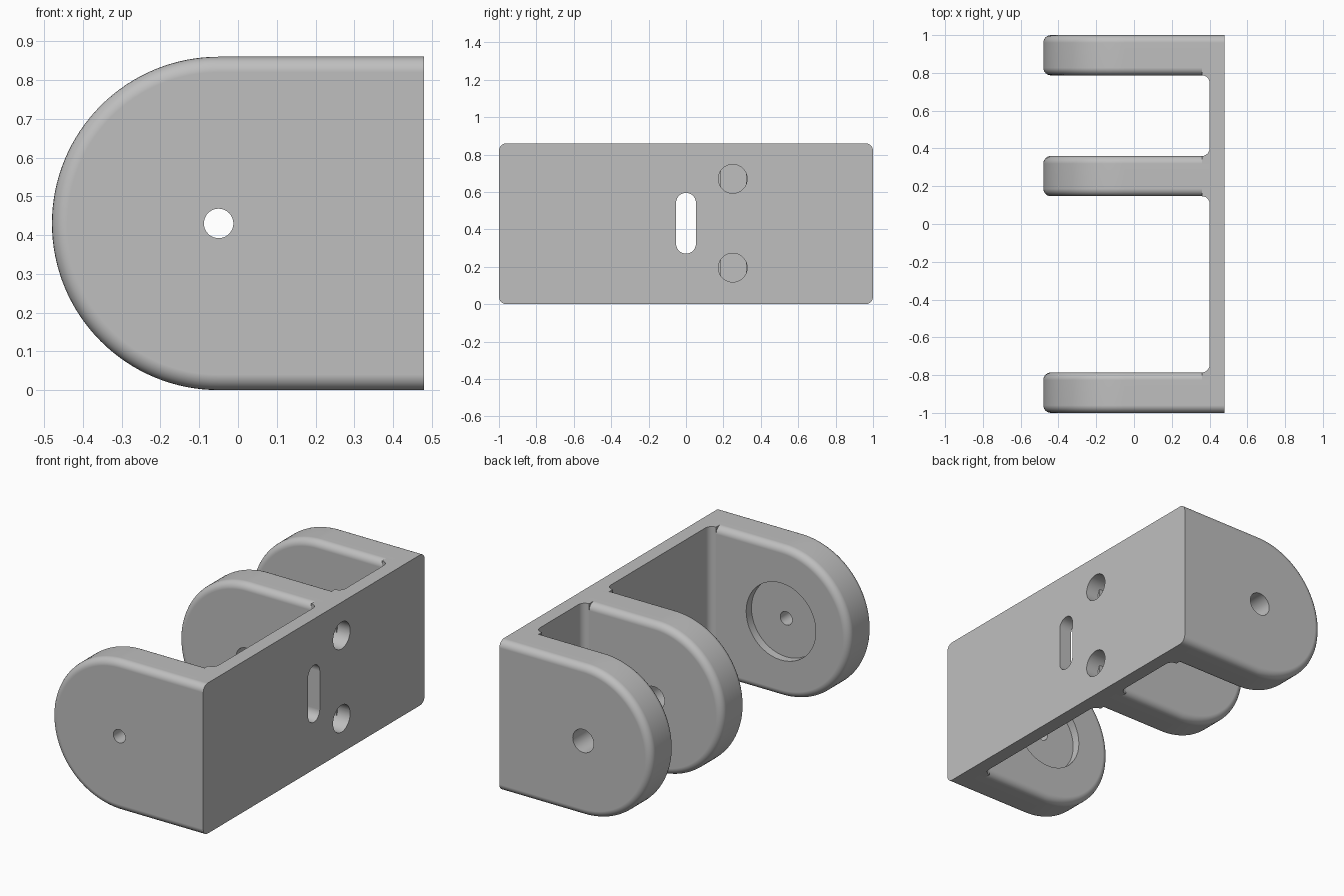
import bpy, bmesh
from math import sin, cos, pi

cube = bpy.data.objects.get("Cube")
if cube:
    bpy.data.objects.remove(cube, do_unlink=True)

HEIGHT, MID = 0.86, 0.43
PLATE_IN, PLATE_OUT = 0.40, 0.48
AXLE_X, ROUND = -0.05, 0.04

grey = bpy.data.materials.new("plain grey")
grey.use_nodes = True
colour = (0.52, 0.52, 0.52, 1)
grey.diffuse_color = colour
grey.node_tree.nodes["Principled BSDF"].inputs["Base Color"].default_value = colour


def arc(cu, cv, r, start, end, steps):
    angles = [start + (end - start) * i / steps for i in range(steps + 1)]
    return [(cu + r * cos(a), cv + r * sin(a)) for a in angles]


def prism(name, points, axis, lo, hi, bevel_rule=None):
    """Extrude a closed profile along an axis, rounding the chosen edges."""
    place = {"X": lambda u, v, w: (w, u, v),
             "Y": lambda u, v, w: (u, w, v),
             "Z": lambda u, v, w: (u, v, w)}[axis]
    bm = bmesh.new()
    rings = [[bm.verts.new(place(u, v, w)) for u, v in points] for w in (lo, hi)]
    bm.faces.new(rings[0])
    bm.faces.new(rings[1])
    n = len(points)
    for i in range(n):
        j = (i + 1) % n
        bm.faces.new((rings[0][i], rings[0][j], rings[1][j], rings[1][i]))
    bmesh.ops.recalc_face_normals(bm, faces=bm.faces)
    if bevel_rule:
        edges = [e for e in bm.edges if bevel_rule(*[v.co for v in e.verts])]
        bmesh.ops.bevel(bm, geom=edges, offset=ROUND, segments=6,
                        profile=0.5, affect="EDGES")
    mesh = bpy.data.meshes.new(name)
    bm.to_mesh(mesh)
    bm.free()
    mesh.materials.append(grey)
    obj = bpy.data.objects.new(name, mesh)
    bpy.context.collection.objects.link(obj)
    return obj


def cylinder(name, u, v, r, axis, lo, hi):
    return prism(name, arc(u, v, r, 0, 2 * pi, 48)[:-1], axis, lo, hi)


def cut(obj, *cutters):
    bpy.context.view_layer.objects.active = obj
    for cutter in cutters:
        cutter.hide_render = True
        mod = obj.modifiers.new("cut", "BOOLEAN")
        mod.operation, mod.solver, mod.object = "DIFFERENCE", "EXACT", cutter
        bpy.ops.object.modifier_apply(modifier=mod.name)


# Back plate with rounded corners
outline = []
for k, (y, z) in enumerate([(1, HEIGHT), (-1, HEIGHT), (-1, 0), (1, 0)]):
    cy = y - ROUND if y > 0 else y + ROUND
    cz = z - ROUND if z > 0 else z + ROUND
    outline += arc(cy, cz, ROUND, k * pi / 2, (k + 1) * pi / 2, 6)
plate = prism("back_plate", outline, "X", PLATE_IN, PLATE_OUT)

# Three lugs with round noses and softened rims
nose = arc(AXLE_X, MID, MID, pi / 2, 3 * pi / 2, 64)
lug_profile = nose + [(PLATE_IN, 0), (PLATE_IN, HEIGHT)]


def is_rim(a, b):
    along_plate = min(a.x, b.x) > PLATE_IN - 0.001
    return abs(a.y - b.y) < 0.001 and not along_plate


spans = {"front_lug": (-1, -0.786), "middle_lug": (0.147, 0.36), "rear_lug": (0.787, 1)}
lugs = {name: prism(name, lug_profile, "Y", lo, hi, is_rim)
        for name, (lo, hi) in spans.items()}

# Fillets between lugs and plate
parts = [plate, *lugs.values()]
for name, face, side in [("front_fillet", -0.786, 1), ("middle_fillet_front", 0.147, -1),
                         ("middle_fillet_rear", 0.36, 1), ("rear_fillet", 0.787, -1)]:
    start = PLATE_IN - ROUND
    curve = arc(start, face + side * ROUND, ROUND, 0, -side * pi / 2, 6)
    root = [(start, face - side * ROUND), (PLATE_IN, face - side * ROUND)]
    parts.append(prism(name, curve + root, "Z", 0, HEIGHT))

# Axle holes and the round recess in the front lug
small_hole = cylinder("small_hole_cutter", AXLE_X, MID, 0.038, "Y", -1.1, -0.6)
recess = cylinder("recess_cutter", AXLE_X, MID, 0.22, "Y", -0.834, -0.7)
big_hole = cylinder("big_hole_cutter", AXLE_X, MID, 0.066, "Y", 0, 1.1)
cut(lugs["front_lug"], recess, small_hole)
cut(lugs["rear_lug"], big_hole)

# Slot and two deep blind holes in the plate
slot_profile = arc(0, 0.542, 0.053, 0, pi, 16) + arc(0, 0.323, 0.053, pi, 2 * pi, 16)
slot = prism("slot_cutter", slot_profile, "X", 0.3, 0.6)
bores = [cylinder("bore_cutter", 0.25, z, 0.077, "X", 0.18, 0.6) for z in (0.195, 0.67)]
cut(plate, slot, *bores)
cut(lugs["middle_lug"], big_hole, *bores)
for cutter in [small_hole, recess, big_hole, slot, *bores]:
    bpy.data.objects.remove(cutter, do_unlink=True)

# Smooth shading with flat faces kept flat
bpy.ops.object.select_all(action="DESELECT")
for part in parts:
    part.select_set(True)
bpy.context.view_layer.objects.active = plate
bpy.ops.object.shade_smooth_by_angle(angle=pi / 6)
for part in parts:
    part.modifiers.new("even_shading", "WEIGHTED_NORMAL").keep_sharp = True
